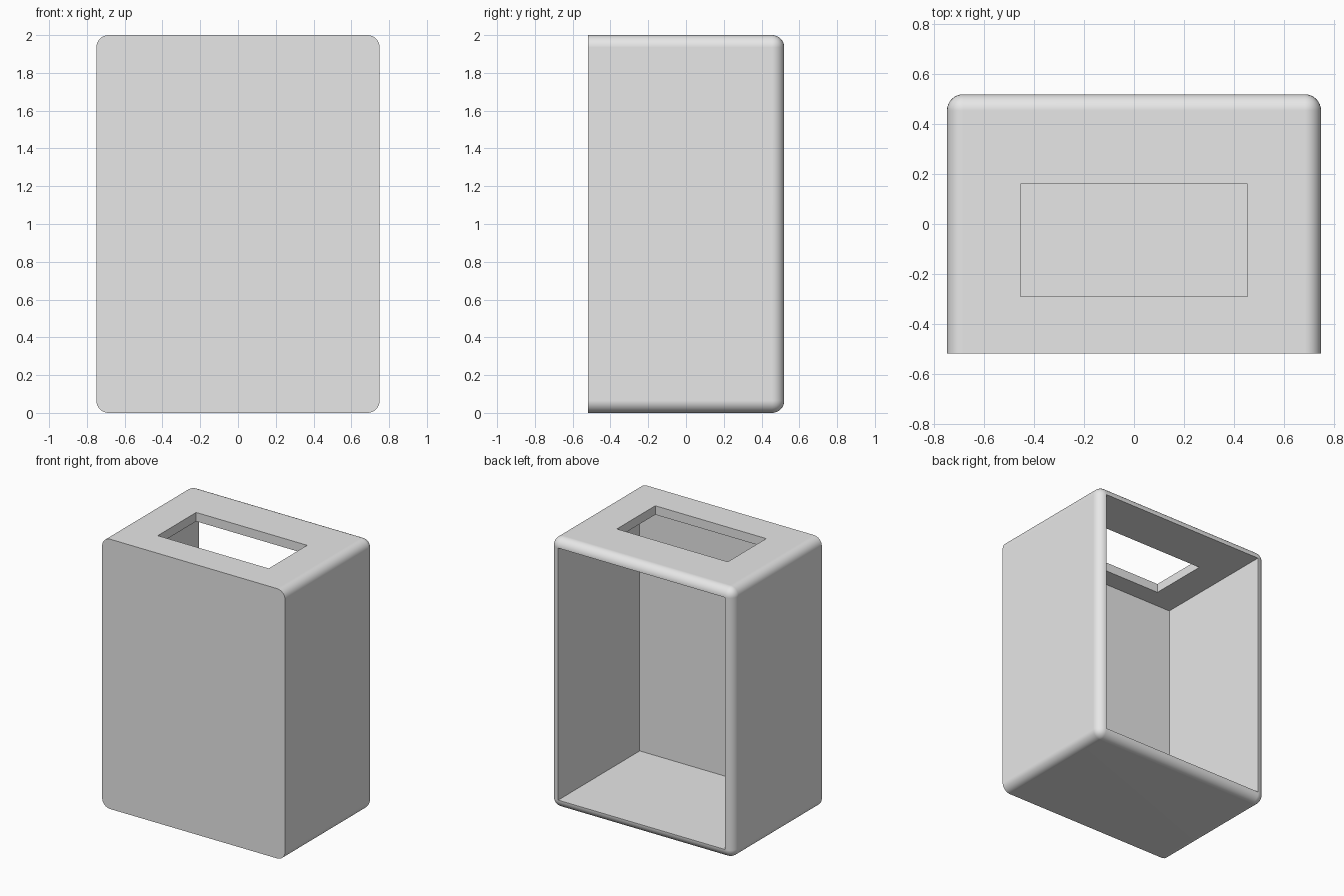
import bpy
import bmesh
import math
from mathutils import Vector

if "Cube" in bpy.data.objects:
    bpy.data.objects.remove(bpy.data.objects["Cube"], do_unlink=True)

# Overall measures
HALF_W, HALF_D, HEIGHT = 0.75, 0.52, 2.0
WALL, FRONT_WALL, RADIUS = 0.066, 0.085, 0.065

grey = bpy.data.materials.new("plain grey")
grey.use_nodes = True
colour = (0.8, 0.8, 0.8, 1)
grey.diffuse_color = colour
grey.node_tree.nodes["Principled BSDF"].inputs["Base Color"].default_value = colour


def box(name, low, high):
    """Axis-aligned box between two corners."""
    low, high = Vector(low), Vector(high)
    bm = bmesh.new()
    bmesh.ops.create_cube(bm, size=1)
    bmesh.ops.scale(bm, vec=high - low, verts=bm.verts)
    bmesh.ops.translate(bm, vec=(low + high) / 2, verts=bm.verts)
    mesh = bpy.data.meshes.new(name)
    bm.to_mesh(mesh)
    bm.free()
    mesh.materials.append(grey)
    obj = bpy.data.objects.new(name, mesh)
    bpy.context.collection.objects.link(obj)
    return obj


def cut(target, cutter):
    """Subtract the cutter, then discard it."""
    cutter.hide_render = True
    mod = target.modifiers.new("cut", "BOOLEAN")
    mod.operation, mod.solver, mod.object = "DIFFERENCE", "EXACT", cutter
    bpy.context.view_layer.objects.active = target
    bpy.ops.object.modifier_apply(modifier=mod.name)
    bpy.data.objects.remove(cutter, do_unlink=True)


# Outer body, every edge rounded except those around the flat front
casing = box("casing", (-HALF_W, -HALF_D, 0), (HALF_W, HALF_D, HEIGHT))
bm = bmesh.new()
bm.from_mesh(casing.data)
rounded = [e for e in bm.edges if any(v.co.y > 0 for v in e.verts)]
bmesh.ops.bevel(bm, geom=rounded, offset=RADIUS, offset_type="OFFSET",
                segments=8, profile=0.5, affect="EDGES", clamp_overlap=True)
bm.to_mesh(casing.data)
bm.free()

# Cavity open at the back
cut(casing, box("cavity_cutter",
                (WALL - HALF_W, FRONT_WALL - HALF_D, WALL),
                (HALF_W - WALL, HALF_D + 0.2, HEIGHT - WALL)))

# Rectangular slot through the top
cut(casing, box("slot_cutter",
                (-0.455, -0.29, HEIGHT - 0.3), (0.455, 0.16, HEIGHT + 0.2)))

# Smooth rounding with crisp rims
bpy.ops.object.select_all(action="DESELECT")
casing.select_set(True)
bpy.context.view_layer.objects.active = casing
bpy.ops.object.shade_smooth_by_angle(angle=math.radians(30))
normals = casing.modifiers.new("flat_panels", "WEIGHTED_NORMAL")
normals.keep_sharp = True
